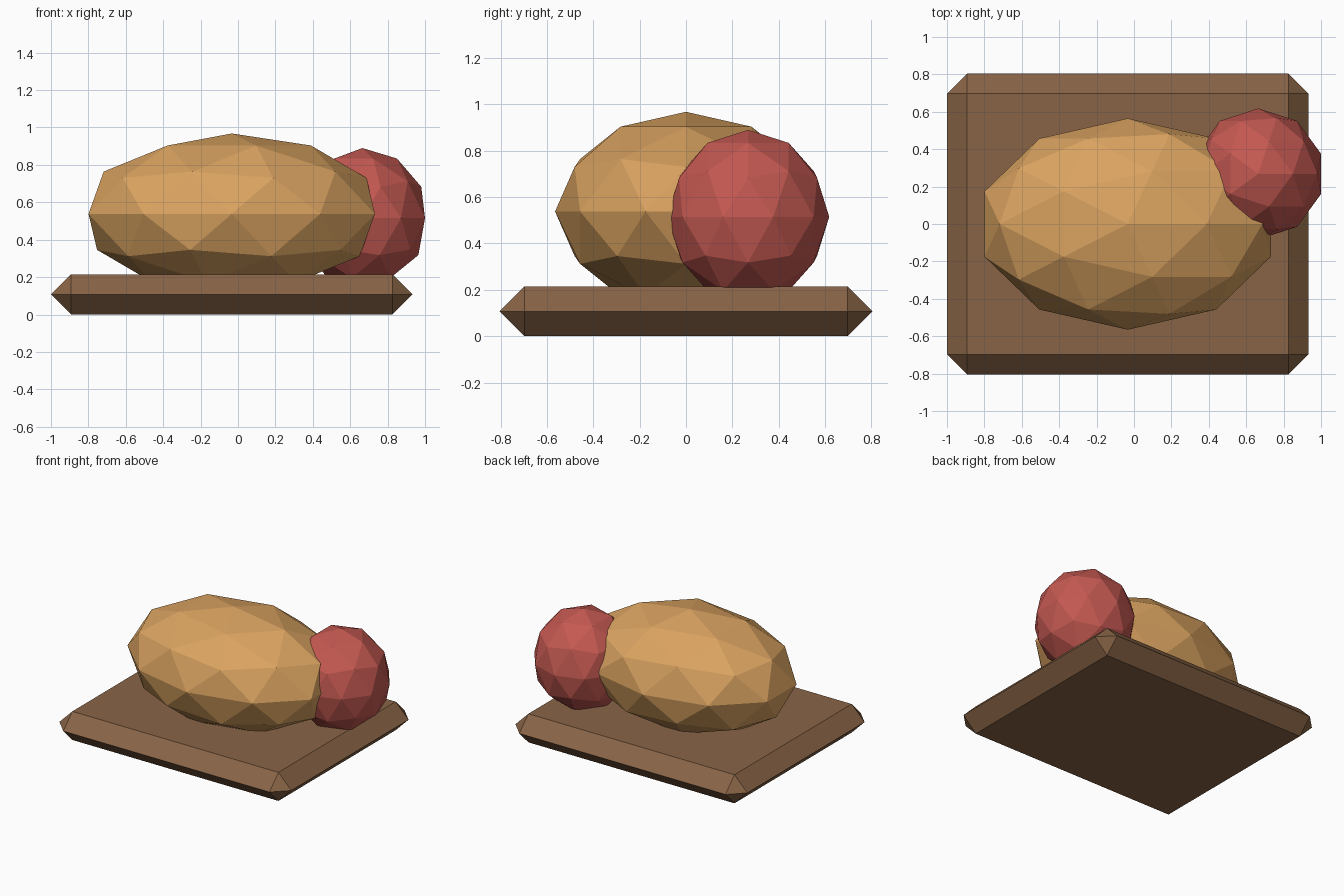
import bpy, bmesh
from mathutils import Matrix, Vector

if "Cube" in bpy.data.objects:
    bpy.data.objects.remove(bpy.data.objects["Cube"])


def add_part(name, bm, color):
    bmesh.ops.recalc_face_normals(bm, faces=bm.faces)
    mesh = bpy.data.meshes.new(name)
    bm.to_mesh(mesh)
    bm.free()
    mat = bpy.data.materials.new(name + "_color")
    mat.diffuse_color = (*color, 1)
    mat.use_nodes = True
    mat.node_tree.nodes["Principled BSDF"].inputs["Base Color"].default_value = mat.diffuse_color
    mesh.materials.append(mat)
    obj = bpy.data.objects.new(name, mesh)
    bpy.context.collection.objects.link(obj)
    return obj


def faceted_ball(name, center, radii, color):
    bm = bmesh.new()
    bmesh.ops.create_icosphere(bm, subdivisions=2, radius=1)
    bmesh.ops.transform(bm, verts=bm.verts,
                        matrix=Matrix.Translation(center) @ Matrix.Diagonal((*radii, 1)))
    return add_part(name, bm, color)


# Board: box whose chamfers meet at mid height, built as a hull of its corners
center = Vector((-0.0335, 0, 0.1075))
hx, hy, hz = 0.9665, 0.805, 0.1075
cut = 0.1075
bm = bmesh.new()
for sx in (-1, 1):
    for sy in (-1, 1):
        for x, y, z in ((hx - cut, hy - cut, hz), (hx - cut, hy - cut, -hz),
                        (hx, hy - cut, 0), (hx - cut, hy, 0)):
            bm.verts.new(center + Vector((sx * x, sy * y, z)))
bmesh.ops.convex_hull(bm, input=bm.verts)
bmesh.ops.dissolve_limit(bm, angle_limit=0.01, verts=bm.verts, edges=bm.edges)
add_part("board", bm, (0.246, 0.127, 0.061))

# Loaf and the red fruit leaning against its end
faceted_ball("loaf", (-0.0335, 0, 0.538), (0.805, 0.565, 0.43), (0.70, 0.365, 0.118))
faceted_ball("red_fruit", (0.665, 0.268, 0.515), (0.352, 0.35, 0.375), (0.55, 0.098, 0.082))
